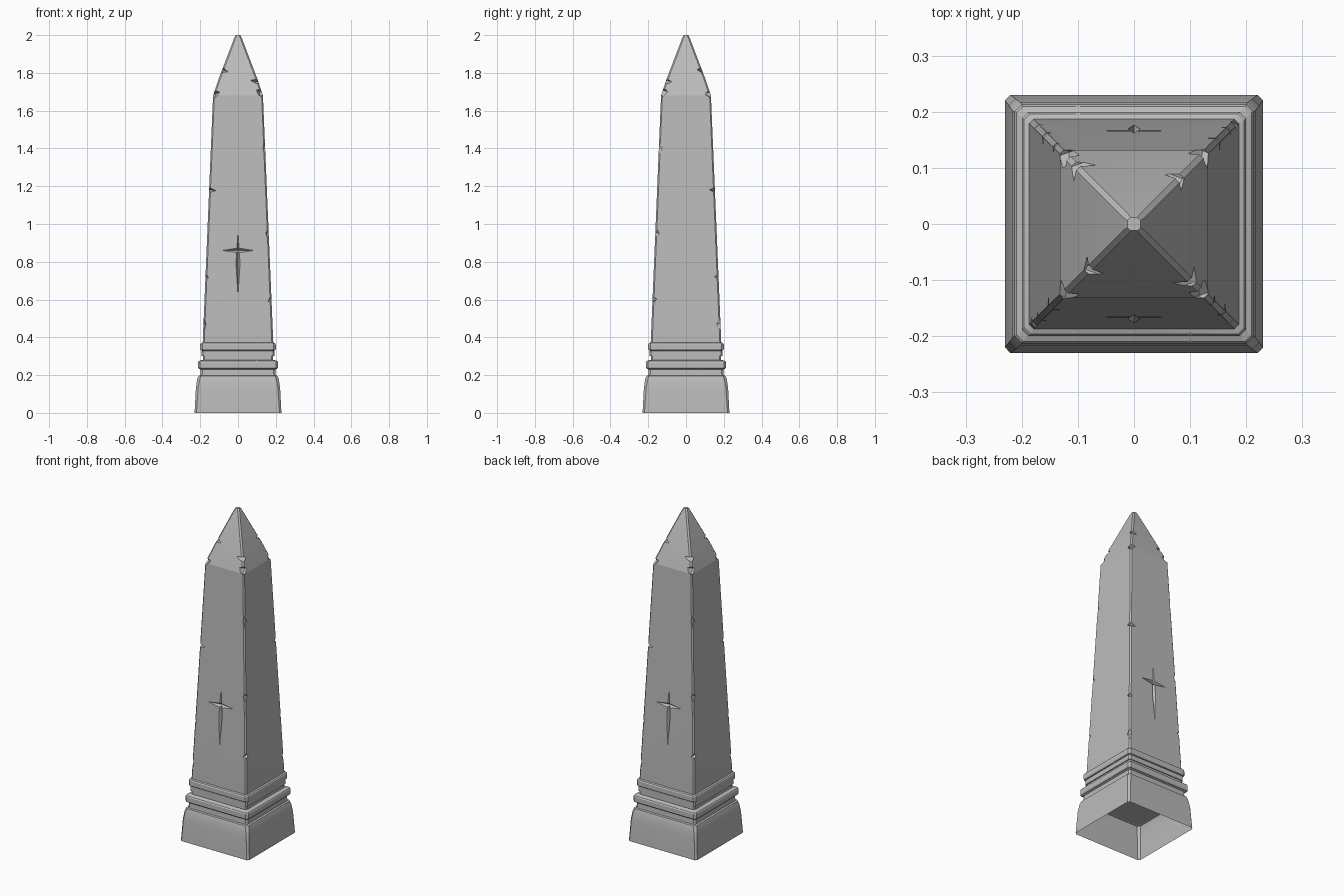
import bpy, bmesh, math
from mathutils import Vector, Matrix

cube = bpy.data.objects.get("Cube")
if cube:
    bpy.data.objects.remove(cube)

# Stone colour
stone = bpy.data.materials.new("grey_stone")
stone.use_nodes = True
colour = (0.5, 0.5, 0.5, 1)
stone.diffuse_color = colour
stone.node_tree.nodes["Principled BSDF"].inputs["Base Color"].default_value = colour


def finish(bm, name):
    bmesh.ops.recalc_face_normals(bm, faces=bm.faces)
    mesh = bpy.data.meshes.new(name)
    bm.to_mesh(mesh)
    bm.free()
    mesh.materials.append(stone)
    obj = bpy.data.objects.new(name, mesh)
    bpy.context.collection.objects.link(obj)
    return obj


def loft(name, levels, capped=True):
    """Stack of chamfered squares: (half width, height, chamfer)."""
    bm = bmesh.new()
    rings = []
    for w, z, c in levels:
        ring = []
        for i in range(4):
            turn = Matrix.Rotation(i * math.pi / 2, 3, 'Z')
            ring += [bm.verts.new(turn @ Vector(p)) for p in ((w, c - w, z), (w, w - c, z))]
        rings.append(ring)
    for low, high in zip(rings, rings[1:]):
        for i in range(8):
            j = (i + 1) % 8
            bm.faces.new((low[i], low[j], high[j], high[i]))
    if capped:
        bm.faces.new(rings[0][::-1])
        bm.faces.new(rings[-1])
    return finish(bm, name)


def carve(obj, cutters):
    """Cut the helper shapes out, then discard them."""
    for cutter in cutters:
        cutter.hide_render = True
        mod = obj.modifiers.new("carve", 'BOOLEAN')
        mod.operation, mod.solver, mod.object = 'DIFFERENCE', 'EXACT', cutter
    graph = bpy.context.evaluated_depsgraph_get()
    mesh = bpy.data.meshes.new_from_object(obj.evaluated_get(graph))
    obj.modifiers.clear()
    obj.data = mesh
    for cutter in cutters:
        bpy.data.objects.remove(cutter)


def spindle(centre, size, rot=(0, 0, 0)):
    """Pair of identical pointed cutters, half a turn apart."""
    made = []
    for turn in (0, math.pi):
        bm = bmesh.new()
        bmesh.ops.create_icosphere(bm, subdivisions=1, radius=1)
        bm.clear()
        tips = [bm.verts.new(Vector(s)) for s in
                ((1, 0, 0), (0, 1, 0), (-1, 0, 0), (0, -1, 0), (0, 0, 1), (0, 0, -1))]
        for i in range(4):
            for pole in tips[4:]:
                bm.faces.new((tips[i], tips[(i + 1) % 4], pole))
        spin = Matrix.Rotation(rot[2], 4, 'Z') @ Matrix.Rotation(rot[1], 4, 'Y') @ Matrix.Rotation(rot[0], 4, 'X')
        place = Matrix.Rotation(turn, 4, 'Z') @ Matrix.Translation(centre) @ spin
        bm.transform(place @ Matrix.Diagonal((*size, 1)))
        made.append(finish(bm, "cutter"))
    return made


def half_width(z):
    if z < 1.68:
        return 0.187 - 0.055 * (z - 0.37) / 1.31
    return 0.132 - 0.114 * (z - 1.68) / 0.31


# Tapered shaft with pointed cap
shaft = loft("shaft", [(0.185, 0.2, 0.008), (0.187, 0.37, 0.008), (0.132, 1.68, 0.007),
                       (0.1, 1.775, 0.008), (0.02, 1.985, 0.008), (0.012, 2.0, 0.006)])

# Carved cross, front and back
lean = -0.042
cuts = spindle((0, -half_width(0.79), 0.79), (0.011, 0.018, 0.17), (lean, 0, 0))
cuts += spindle((0, -half_width(0.86), 0.86), (0.085, 0.018, 0.013), (lean, 0, 0))

# Chips along the corners: side (-1 left front, 1 right front), height, length, thickness, tilt
chips = [(-1, 1.18, 0.06, 0.013, 0.1), (-1, 0.72, 0.02, 0.014, 0.3), (1, 0.95, 0.018, 0.03, 0.2),
         (1, 0.6, 0.025, 0.016, -0.5), (-1, 0.47, 0.015, 0.04, 0), (1, 1.4, 0.012, 0.04, 0),
         (-1, 1.69, 0.055, 0.022, -0.3), (1, 1.7, 0.04, 0.03, 0.3),
         (-1, 1.815, 0.035, 0.014, 0.3), (1, 1.755, 0.06, 0.014, 0.15)]
for side, z, length, thick, tilt in chips:
    w = half_width(z)
    cuts += spindle((side * w, -w, z), (length, 0.032, thick), (0, tilt, side * 0.35))
carve(shaft, cuts)

# Moulded bands
bands = {"upper_band": (0.325, 0.375, 0.2), "lower_band": (0.228, 0.28, 0.213)}
for name, (low, high, w) in bands.items():
    step = (high - low) / 4
    band = loft(name, [(w - 0.02, low, 0.01), (w - 0.004, low + step * 0.5, 0.01), (w, low + step, 0.012),
                       (w, high - step, 0.012), (w - 0.004, high - step * 0.5, 0.01), (w - 0.02, high, 0.01)])
    nicks = spindle((0.1, -w, high), (0.03, 0.012, 0.012)) + spindle((w, 0.06, low), (0.012, 0.03, 0.012))
    nicks += spindle((-w, -w, high), (0.03, 0.03, 0.02))
    carve(band, nicks)

# Slim collars between the bands
loft("upper_collar", [(0.192, 0.3, 0.008), (0.192, 0.328, 0.008)])
loft("lower_collar", [(0.2, 0.198, 0.01), (0.198, 0.23, 0.01)])

# Plinth, hollow underneath
plinth = loft("plinth", [(0.23, 0, 0.01), (0.223, 0.13, 0.012), (0.217, 0.175, 0.014), (0.21, 0.195, 0.014),
                         (0.195, 0.2, 0.012), (0.17, 0.2, 0.01)], capped=False)

# Crisp corners with softly rounded mouldings
for obj in bpy.context.collection.objects:
    obj.select_set(obj.type == 'MESH' and obj.data.materials[:1] == [stone])
bpy.context.view_layer.objects.active = plinth
bpy.ops.object.shade_smooth_by_angle(angle=math.radians(15))
